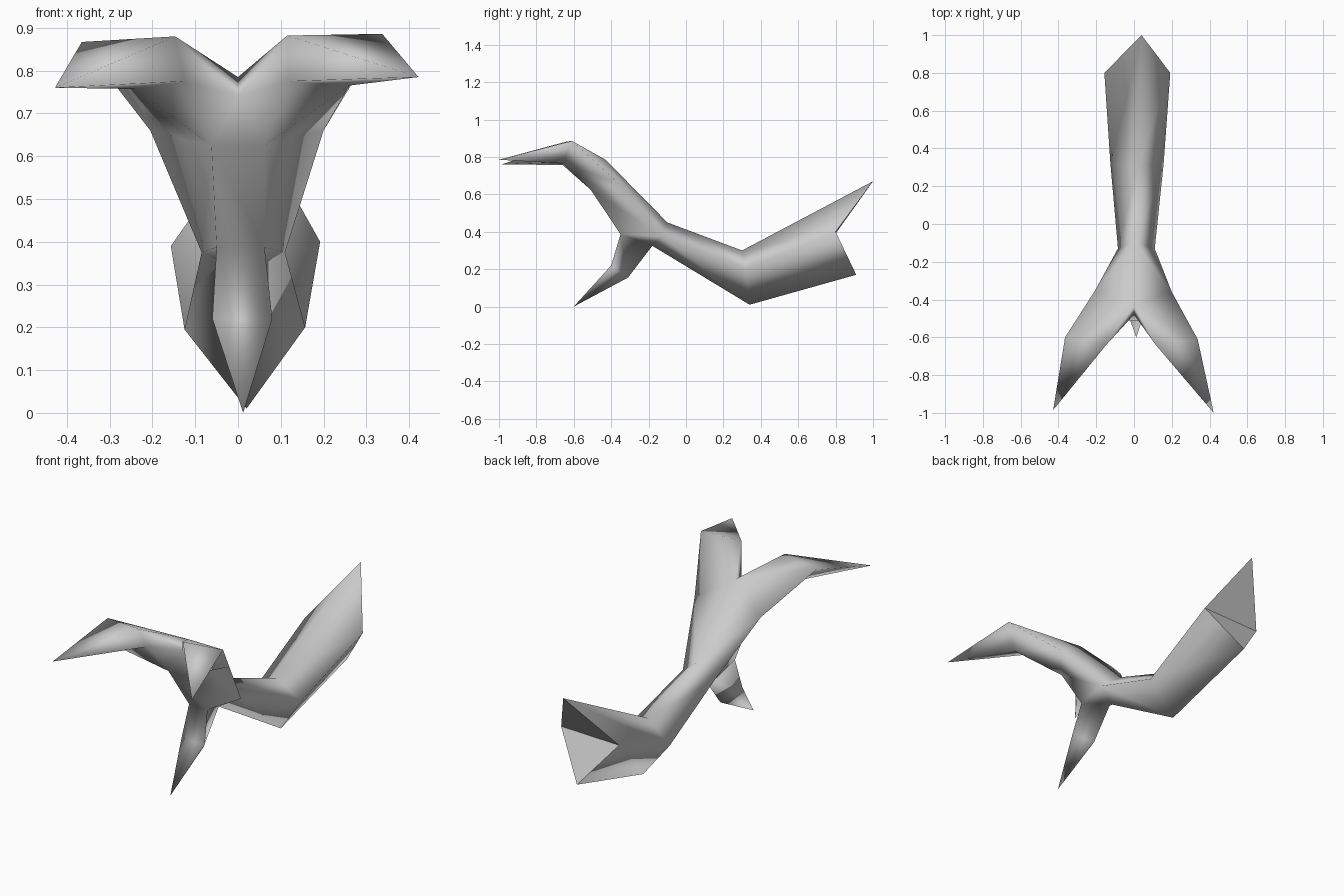
import bpy, bmesh

if "Cube" in bpy.data.objects:
    bpy.data.objects.remove(bpy.data.objects["Cube"])

bm = bmesh.new()


def pts(*coords):
    return [bm.verts.new(c) for c in coords]


def face(*verts, smooth=True):
    f = bm.faces.new(verts)
    f.smooth = smooth
    return f


def bridge(a, b):
    """Join two rings with the same vertex count."""
    n = len(a)
    for i in range(n):
        face(a[i], a[(i + 1) % n], b[(i + 1) % n], b[i])


def cone(ring, tip):
    for i in range(len(ring)):
        face(ring[i], ring[(i + 1) % len(ring)], tip)


# Tail: diamond rings (top, right, bottom, left) ending in a notched cap
trunk = pts((0.01, -0.10, 0.45), (0.11, -0.13, 0.375), (0.01, -0.18, 0.325), (-0.085, -0.13, 0.375))
bend = pts((0.02, 0.30, 0.30), (0.157, 0.32, 0.20), (0.02, 0.34, 0.01), (-0.125, 0.32, 0.195))
end = pts((0.04, 1.00, 0.67), (0.192, 0.80, 0.40), (0.02, 0.91, 0.17), (-0.157, 0.80, 0.39))
bridge(trunk, bend)
bridge(bend, end)
face(end[0], end[1], end[3], smooth=False)
face(end[1], end[2], end[3], smooth=False)
top, right, under, left = trunk

# Chest centre: crotch between the arms and the upper breast point
crotch, breast = pts((0.0, -0.43, 0.785), (0.0, -0.48, 0.74))

# Leg: triangular section tapering to a point
hip_l, hip_r = pts((-0.05, -0.35, 0.387), (0.062, -0.35, 0.387))
knee_l, knee_r, knee_b = pts((-0.06, -0.40, 0.22), (0.08, -0.40, 0.22), (0.01, -0.31, 0.155))
toe, = pts((0.012, -0.60, 0.0))
face(hip_l, hip_r, knee_r, knee_l)
face(hip_r, under, knee_b, knee_r)
face(under, hip_l, knee_l, knee_b)
cone([knee_l, knee_r, knee_b], toe)
face(right, hip_r, under)
face(left, under, hip_l)

# Arms: shoulder, four-sided elbow and tip, slightly different on each side
arms = [
    (right, hip_r, (0.20, -0.36, 0.66), (0.062, -0.51, 0.625),
     [(0.115, -0.64, 0.882), (0.337, -0.61, 0.886), (0.26, -0.66, 0.765), (0.12, -0.60, 0.775)],
     (0.422, -1.0, 0.785)),
    (left, hip_l, (-0.205, -0.35, 0.66), (-0.062, -0.51, 0.625),
     [(-0.147, -0.64, 0.88), (-0.365, -0.60, 0.867), (-0.24, -0.66, 0.757), (-0.125, -0.60, 0.775)],
     (-0.428, -0.985, 0.76)),
]
chest = []
for side, hip, shoulder_co, pit_co, elbow_co, tip_co in arms:
    shoulder, pit, tip = pts(shoulder_co, pit_co, tip_co)
    elbow = inner, outer, low, inlow = pts(*elbow_co)
    face(top, side, shoulder)
    face(top, shoulder, crotch)
    face(crotch, shoulder, outer, inner)
    face(shoulder, pit, low, outer)
    face(pit, inlow, low)
    face(pit, breast, inlow)
    face(breast, crotch, inner, inlow)
    face(side, hip, pit, shoulder)
    cone(elbow, tip)
    chest.append(pit)

# Chest front
face(chest[1], hip_l, hip_r, chest[0])
face(chest[1], chest[0], breast)

bmesh.ops.recalc_face_normals(bm, faces=bm.faces)
mesh = bpy.data.meshes.new("forked_branch")
bm.to_mesh(mesh)
bm.free()

grey = bpy.data.materials.new("plain_grey")
grey.diffuse_color = (0.6, 0.6, 0.6, 1)
grey.use_nodes = True
grey.node_tree.nodes["Principled BSDF"].inputs["Base Color"].default_value = grey.diffuse_color
mesh.materials.append(grey)
obj = bpy.data.objects.new("forked_branch", mesh)
bpy.context.collection.objects.link(obj)
